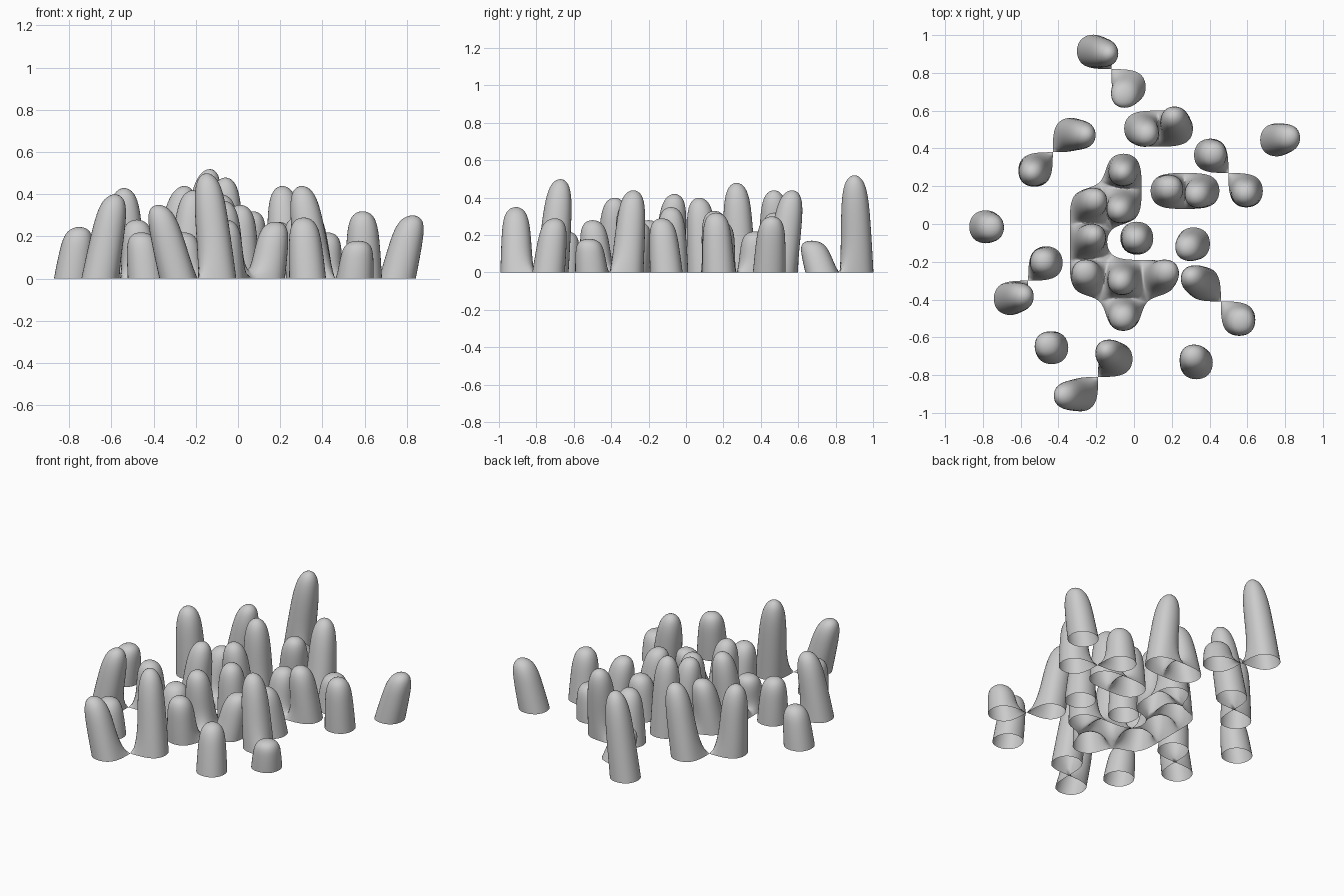
import bpy, bmesh
from mathutils import Vector

if "Cube" in bpy.data.objects:
    bpy.data.objects.remove(bpy.data.objects["Cube"])

S = 0.19  # side of one base cell

# each finger: base corner x, base corner y, tip x, tip y, height
outer = [
    (-.31, .82, -.13, .90, .52), (-.12, .63, -.06, .67, .17),
    (-.06, .41, .07, .47, .32), (.13, .41, .21, .57, .44),
    (.66, .35, .83, .46, .30), (.31, .27, .42, .37, .22),
    (.50, .08, .59, .16, .32), (.08, .08, .19, .19, .27),
    (.27, .08, .33, .15, .33), (.22, -.20, .28, -.13, .29),
    (.27, -.41, .30, -.28, .44), (.46, -.60, .57, -.52, .18),
    (.235, -.83, .31, -.70, .29), (-.38, -1.0, -.38, -.91, .35),
    (-.19, -.81, -.15, -.67, .50), (-.53, -.75, -.46, -.64, .22),
    (-.75, -.49, -.58, -.38, .40), (-.56, -.30, -.48, -.20, .28),
    (-.88, -.11, -.75, -.02, .245), (-.62, .19, -.54, .27, .43),
    (-.43, .38, -.25, .47, .44),
]
inner = [
    (-.34, 0, -.20, .13, .32), (-.34, -.19, -.21, -.06, .42),
    (-.34, -.38, -.26, -.25, .22), (-.15, .19, -.06, .27, .48),
    (-.15, 0, -.08, .07, .40), (-.15, -.38, -.07, -.31, .37),
    (-.15, -.57, -.06, -.50, .28), (.04, -.38, .18, -.25, .27),
    (-.08, -.17, .01, -.08, .35),
]

bm = bmesh.new()
shared = {}  # base corners shared by neighbouring fingers


def ring(c, half):
    return [bm.verts.new(c + Vector((sx * half, sy * half, 0)))
            for sx, sy in ((-1, -1), (1, -1), (1, 1), (-1, 1))]


def base_corner(x, y):
    key = (round(x, 3), round(y, 3))
    if key not in shared:
        shared[key] = bm.verts.new((x, y, 0))
    return shared[key]


def finger(x, y, tx, ty, h):
    base = [base_corner(x + i * S, y + j * S) for i, j in ((0, 0), (1, 0), (1, 1), (0, 1))]
    a = Vector((x + S / 2, y + S / 2, 0))
    b = Vector((tx, ty, h * 1.04))
    rings = [base, ring(a.lerp(b, .5), S * .46), ring(b, S * .36)]
    for lo, hi in zip(rings, rings[1:]):
        for k in range(4):
            n = (k + 1) % 4
            bm.faces.new((lo[k], lo[n], hi[n], hi[k]))
    bm.faces.new(rings[-1])


for f in outer + inner:
    finger(*f)

# open-bottomed cluster, rounded by subdivision
mesh = bpy.data.meshes.new("finger_cluster")
bm.to_mesh(mesh)
bm.free()
mesh.polygons.foreach_set("use_smooth", [True] * len(mesh.polygons))
obj = bpy.data.objects.new("finger_cluster", mesh)
bpy.context.collection.objects.link(obj)
sub = obj.modifiers.new("rounding", 'SUBSURF')
sub.levels = sub.render_levels = 3
